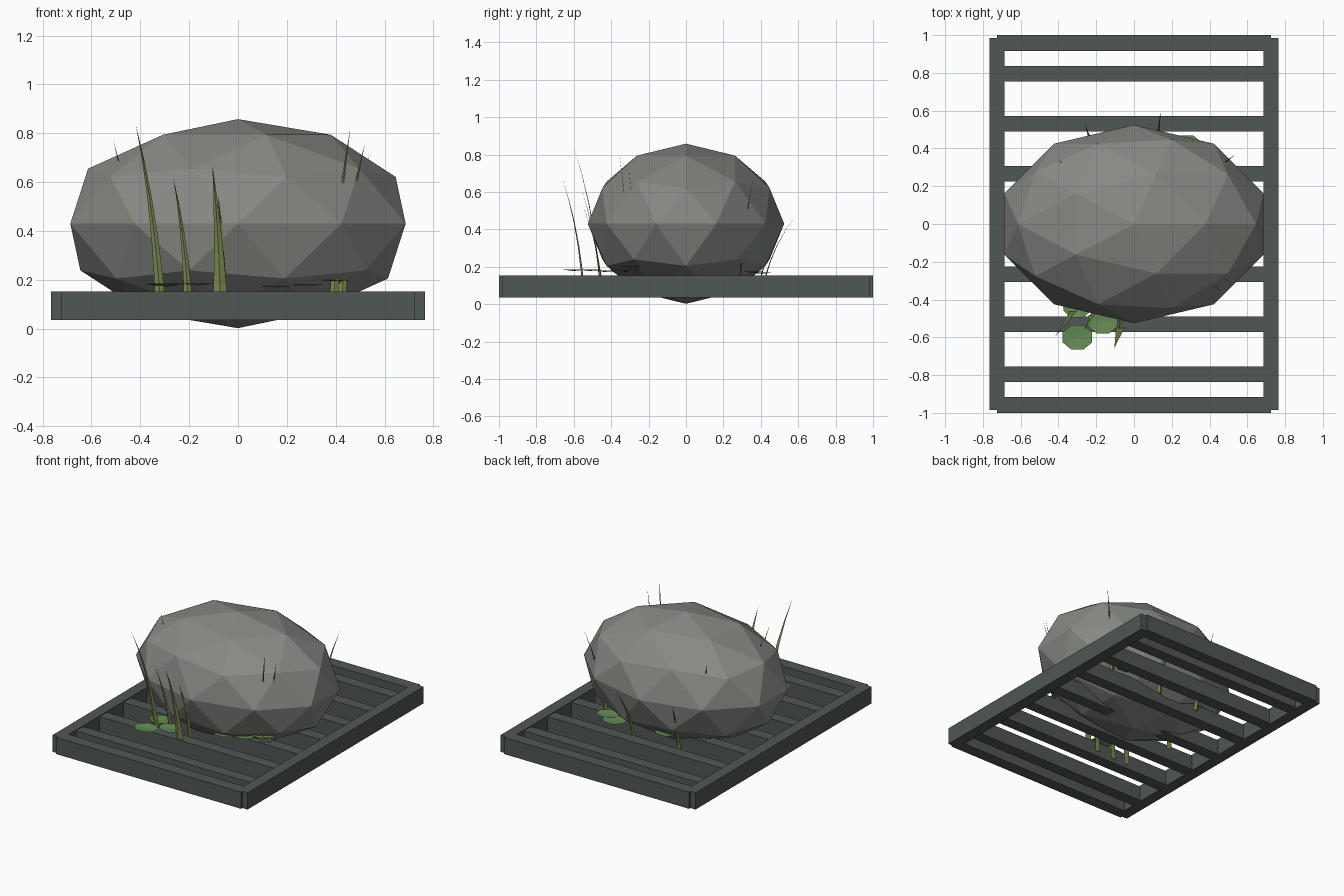
import bpy, bmesh
from math import cos, sin, pi
from mathutils import Vector

if "Cube" in bpy.data.objects:
    bpy.data.objects.remove(bpy.data.objects["Cube"])


def material(name, rgb):
    m = bpy.data.materials.new(name)
    m.diffuse_color = (*rgb, 1)
    m.use_nodes = True
    m.node_tree.nodes["Principled BSDF"].inputs["Base Color"].default_value = m.diffuse_color
    return m


STONE = material("stone", (0.24, 0.25, 0.23))
IRON = material("iron", (0.08, 0.095, 0.09))
GRASS = material("grass", (0.2, 0.26, 0.08))
LEAF = material("leaf", (0.13, 0.26, 0.09))


def finish(name, bm, mat):
    bmesh.ops.recalc_face_normals(bm, faces=bm.faces)
    me = bpy.data.meshes.new(name)
    bm.to_mesh(me)
    bm.free()
    me.materials.append(mat)
    ob = bpy.data.objects.new(name, me)
    bpy.context.collection.objects.link(ob)
    return ob


def bar(name, x, y, z0, z1, sx, sy):
    bm = bmesh.new()
    bmesh.ops.create_cube(bm, size=1)
    bmesh.ops.scale(bm, vec=(sx, sy, z1 - z0), verts=bm.verts)
    bmesh.ops.translate(bm, vec=(x, y, (z0 + z1) / 2), verts=bm.verts)
    return finish(name, bm, IRON)


# Grate: side rails, end rails, seven slats
for s in (-1, 1):
    bar("grate_side_rail", s * 0.725, 0, 0.035, 0.153, 0.08, 1.97)
    bar("grate_end_rail", 0, s * 0.958, 0.035, 0.153, 1.45, 0.084)
for i in range(-3, 4):
    bar("grate_slat", 0, i * 0.265, 0.042, 0.147, 1.4, 0.082)

# Boulder
bm = bmesh.new()
bmesh.ops.create_icosphere(bm, subdivisions=2, radius=1)
bmesh.ops.scale(bm, vec=(0.722, 0.525, 0.428), verts=bm.verts)
bmesh.ops.translate(bm, vec=(0, 0, 0.43), verts=bm.verts)
finish("boulder", bm, STONE)


def blade(base, tip, width):
    """Tapered three-sided blade bending from base to tip."""
    a, c = Vector((*base, 0.045)), Vector(tip)
    b = a.lerp(c, 0.2)
    b.z = a.z + (c.z - a.z) * 0.55
    bm = bmesh.new()
    rings = []
    for i in range(5):
        t = i / 5
        p = a * (1 - t) ** 2 + b * 2 * t * (1 - t) + c * t * t
        w = width * (1 - t) / 2
        s = -1 if base[1] < 0 else 1
        rings.append([bm.verts.new(p + Vector(d)) for d in
                      ((-w, 0, 0), (w, 0, 0), (0, s * w * 0.4, 0))])
    for r, q in zip(rings, rings[1:]):
        for k in range(3):
            n = (k + 1) % 3
            bm.faces.new((r[k], r[n], q[n], q[k]))
    top = bm.verts.new(c)
    for k in range(3):
        bm.faces.new((rings[-1][k], rings[-1][(k + 1) % 3], top))
    bm.faces.new(rings[0])
    finish("grass_blade", bm, GRASS)


# Grass growing through the grate around the boulder
for base, tip, w in (
        ((-0.315, -0.45), (-0.42, -0.60, 0.84), 0.045),
        ((-0.07, -0.54), (-0.105, -0.66, 0.67), 0.065),
        ((-0.20, -0.45), (-0.265, -0.56, 0.62), 0.04),
        ((-0.06, -0.44), (-0.08, -0.56, 0.55), 0.04),
        ((0.39, -0.29), (0.46, -0.36, 0.82), 0.04),
        ((0.42, -0.26), (0.52, -0.31, 0.76), 0.04),
        ((-0.21, 0.38), (-0.26, 0.53, 0.46), 0.04),
        ((0.12, 0.40), (0.14, 0.59, 0.48), 0.04),
        ((0.42, 0.28), (0.54, 0.37, 0.72), 0.04),
        ((-0.33, 0.28), (-0.40, 0.34, 0.74), 0.04),
        ((-0.40, -0.12), (-0.51, -0.14, 0.77), 0.04)):
    blade(base, tip, w)

# Octagonal leaf pads lying on the grate
for x, y, z, r in (
        (-0.30, -0.60, 0.185, 0.085), (-0.165, -0.515, 0.185, 0.085),
        (-0.30, -0.435, 0.18, 0.08), (0.15, -0.36, 0.175, 0.08),
        (0.27, -0.32, 0.18, 0.08), (0.37, -0.26, 0.2, 0.11),
        (0.28, 0.405, 0.17, 0.085), (0.36, 0.36, 0.175, 0.08),
        (-0.10, 0.36, 0.17, 0.085)):
    bm = bmesh.new()
    ring = [bm.verts.new((x + r * cos(a), y + r * 0.82 * sin(a), z))
            for a in (pi / 8 + k * pi / 4 for k in range(8))]
    mid = bm.verts.new((x, y, z - 0.008))
    for k in range(8):
        bm.faces.new((mid, ring[k], ring[(k + 1) % 8]))
    finish("leaf_pad", bm, LEAF)
